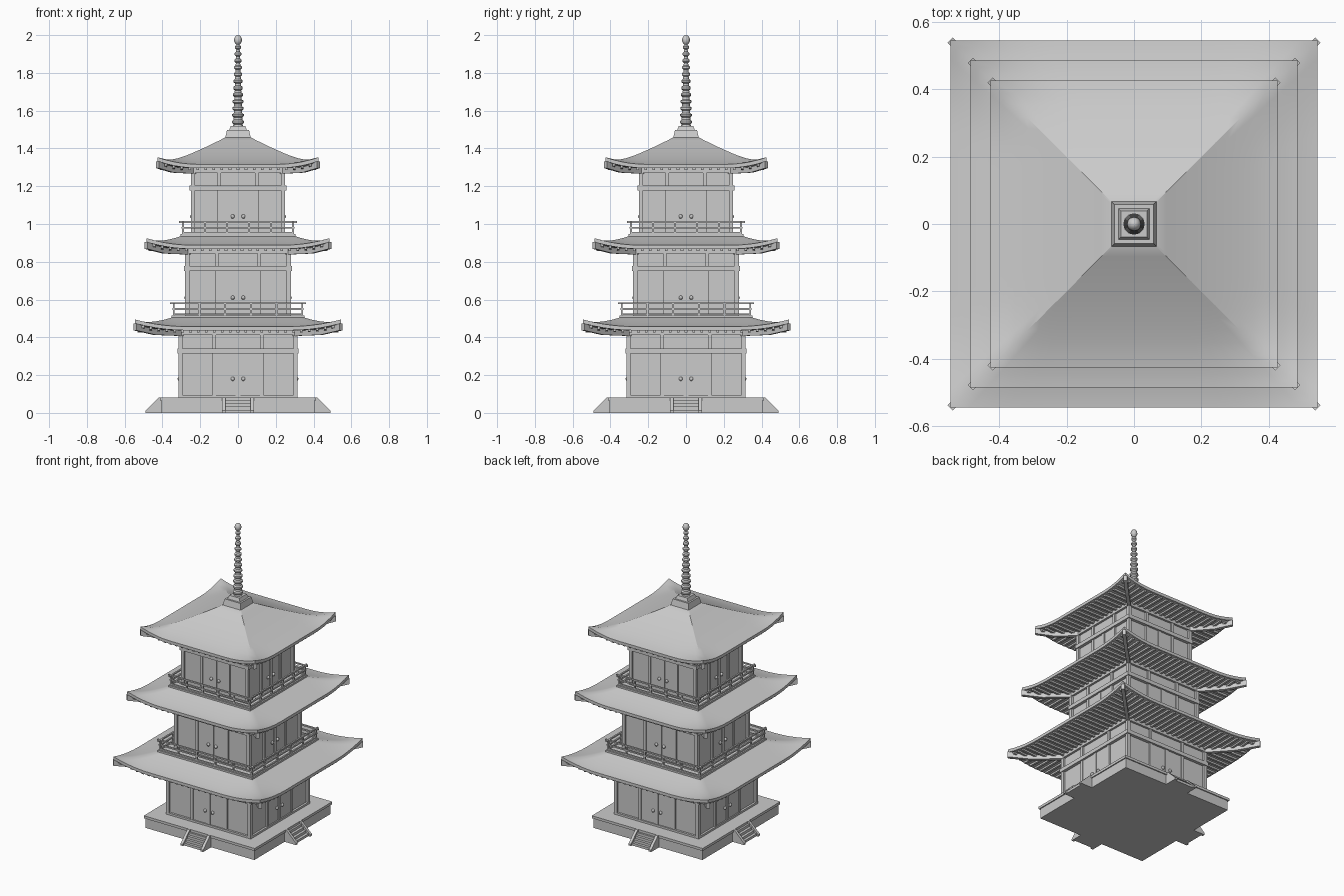
import bpy, bmesh, math
from mathutils import Vector, Matrix

if "Cube" in bpy.data.objects:
    bpy.data.objects.remove(bpy.data.objects["Cube"])


def box(bm, x0, x1, y0, y1, z0, z1):
    m = Matrix.Translation(((x0 + x1) / 2, (y0 + y1) / 2, (z0 + z1) / 2)) @ \
        Matrix.Diagonal((x1 - x0, y1 - y0, z1 - z0, 1))
    bmesh.ops.create_cube(bm, size=1, matrix=m)


def beam(bm, pts, w, h):
    """Rectangular bar along a path; pts lie on its top centre line."""
    pts = [Vector(p) for p in pts]
    rows = []
    d = pts[-1] - pts[0]
    side = Vector((-d.y, d.x, 0)).normalized() * w / 2
    for p in pts:
        low = p - Vector((0, 0, h))
        rows.append([bm.verts.new(v) for v in (p + side, p - side, low - side, low + side)])
    for a, b in zip(rows, rows[1:]):
        for i in range(4):
            bm.faces.new((a[i], a[(i + 1) % 4], b[(i + 1) % 4], b[i]))
    bm.faces.new(rows[0])
    bm.faces.new(rows[-1])


def four_sides(bm):
    geom = bm.verts[:] + bm.edges[:] + bm.faces[:]
    for k in (1, 2, 3):
        new = bmesh.ops.duplicate(bm, geom=geom)['geom']
        bmesh.ops.rotate(bm, verts=[g for g in new if isinstance(g, bmesh.types.BMVert)],
                         matrix=Matrix.Rotation(k * math.pi / 2, 3, 'Z'))


def finish(bm, name, smooth=None):
    bmesh.ops.recalc_face_normals(bm, faces=bm.faces)
    me = bpy.data.meshes.new(name)
    bm.to_mesh(me)
    bm.free()
    ob = bpy.data.objects.new(name, me)
    bpy.context.collection.objects.link(ob)
    if smooth:
        bpy.ops.object.select_all(action='DESELECT')
        ob.select_set(True)
        bpy.context.view_layer.objects.active = ob
        bpy.ops.object.shade_smooth_by_angle(angle=math.radians(smooth))


# stone platform
bm = bmesh.new()
box(bm, -.405, .405, -.405, .405, 0, .065)
box(bm, -.412, .412, -.412, .412, .065, .082)
finish(bm, "platform")

# stairs with sloped side walls
bm = bmesh.new()
for i in range(4):
    box(bm, -.066, .066, -.478 + i * .018, -.40, i * .0165, (i + 1) * .0165)
for s in (-1, 1):
    prof = [(-.40, 0), (-.49, 0), (-.49, .012), (-.418, .082), (-.40, .082)]
    f = bm.faces.new([bm.verts.new((s * .066, y, z)) for y, z in prof])
    ext = bmesh.ops.extrude_face_region(bm, geom=[f])['geom']
    for v in ext:
        if isinstance(v, bmesh.types.BMVert):
            v.co.x += s * .018
    bm.faces.new([v for v in f.verts]) if not f.is_valid else None
four_sides(bm)
finish(bm, "stairs")


def walls(n, w, z0, z1, zb):
    """Recessed panels, posts, beams and double doors."""
    bm = bmesh.new()
    r = w - .014
    box(bm, -r, r, -r, r, z0, z1)
    finish(bm, f"wall_panels_{n}")
    bm = bmesh.new()
    p = w * .4
    box(bm, w - .022, w, -w, -w + .022, z0, z1)
    for x in (-p, p):
        box(bm, x - .009, x + .009, -w + .003, -r + .004, z0, z1)
    box(bm, -w - .006, w + .006, -w - .006, -r + .004, zb, zb + .025)
    box(bm, -w, w, -w, -r + .004, z0, z0 + .015)
    box(bm, -w, w, -w, -r + .004, z1 - .025, z1)
    four_sides(bm)
    finish(bm, f"posts_and_beams_{n}")
    bm = bmesh.new()
    for s in (-1, 1):
        a, b = sorted((s * .004, s * (p - .009)))
        box(bm, a, b, -r - .006, -r + .002, z0 + .015, zb)
        bmesh.ops.create_uvsphere(bm, u_segments=10, v_segments=6, radius=.011,
            matrix=Matrix.Translation((s * .028, -r - .008, z0 + .1)))
    box(bm, -.012, .012, -r - .011, -r, z0 + .015, zb)
    four_sides(bm)
    finish(bm, f"doors_{n}")


def roof(n, ri, zt, re, e, w):
    """Swept roof: inner half ri at height zt, eave half re with underside e."""
    def lift(x, y):
        d, m = max(abs(x), abs(y)), min(abs(x), abs(y))
        out = max(0, (d - w) / (re - w))
        return .037 * max(0, (m / re - .5) / .5) ** 2 * out ** 1.5

    rings = []
    for k in range(11):
        t = k / 10
        rings.append((ri + (re - ri) * t, e + .02 + (zt - e - .02) * (1 - t) ** 1.3))
    rings += [(re, e)] + [(re + (w - .03 - re) * k / 6, e) for k in range(1, 7)]
    bm = bmesh.new()
    N = 20
    loops = []
    for d, z in rings:
        row = []
        for q in range(4):
            rot = Matrix.Rotation(q * math.pi / 2, 3, 'Z')
            for i in range(N):
                s = d * (2 * i / N - 1)
                row.append(bm.verts.new(rot @ Vector((s, -d, z + lift(s, -d)))))
        loops.append(row)
    for a, b in zip(loops, loops[1:]):
        for i in range(4 * N):
            j = (i + 1) % (4 * N)
            bm.faces.new((a[i], a[j], b[j], b[i]))
    bm.faces.new(loops[0])
    bm.faces.new(loops[-1])
    finish(bm, f"roof_{n}", 28)

    # rafters following the eave
    bm = bmesh.new()
    count = round(2 * re / .042)
    for i in range(1, count):
        s = -re + 2 * re * i / count
        a, b = max(w - .01, abs(s)), re - .012
        if b - a > .015:
            path = [a + (b - a) * k / 3 for k in range(4)]
            beam(bm, [(s, -d, e + .002 + lift(s, -d)) for d in path], .014, .013)
    four_sides(bm)
    finish(bm, f"rafters_{n}")

    # diagonal corner rafters
    bm = bmesh.new()
    c, m = re + .001, w + (re - w) * .55
    beam(bm, [(w - .02, -w + .02, e + .006), (m, -m, e + .006 + lift(m, m)),
              (c, -c, e + .036)], .022, .036)
    four_sides(bm)
    finish(bm, f"corner_rafters_{n}")


def balcony(n, r, z):
    bm = bmesh.new()
    box(bm, -r - .012, r + .012, -r - .012, r + .012, z - .018, z + .004)
    finish(bm, f"balcony_floor_{n}")
    bm = bmesh.new()
    for i in range(5):
        x = -r + 2 * r * i / 5
        box(bm, x - .005, x + .005, -r - .005, -r + .005, z, z + .066)
    for dz, over in ((.008, .005), (.036, .008), (.066, .02)):
        box(bm, -r - over, r + over, -r - .005, -r + .005, z + dz - .002, z + dz + .007)
    four_sides(bm)
    finish(bm, f"railing_{n}")


# three storeys
walls(1, .315, .08, .437, .315)
roof(1, .34, .508, .545, .437, .315)
balcony(1, .34, .512)
walls(2, .28, .51, .868, .752)
roof(2, .295, .938, .485, .868, .28)
balcony(2, .292, .942)
walls(3, .25, .94, 1.296, 1.178)
roof(3, .06, 1.462, .426, 1.296, .25)

# tapered finial base
bm = bmesh.new()
for a, b, z0, z1 in ((.069, .058, 1.45, 1.498), (.046, .038, 1.498, 1.52)):
    bmesh.ops.create_cone(bm, cap_ends=True, segments=4, radius1=a * 2 ** .5, radius2=b * 2 ** .5,
        depth=z1 - z0, matrix=Matrix.Translation((0, 0, (z0 + z1) / 2)) @ Matrix.Rotation(math.pi / 4, 4, 'Z'))
finish(bm, "finial_base")

# ringed spire, turned from a profile
prof = [(0, 1.515), (.028, 1.515)]
for i in range(12):
    z = 1.54 + i * .036
    r = .032 - i * .0014
    prof += [(r - .008, z - .012), (r, z - .005), (r, z + .005), (r - .008, z + .012)]
prof += [(.01, 1.952)] + [(.021 * math.sin(a), 1.974 - .026 * math.cos(a))
                         for a in (math.pi * k / 8 for k in range(2, 8))] + [(0, 2.0)]
bm = bmesh.new()
vs = [bm.verts.new((r, 0, z)) for r, z in prof]
es = [bm.edges.new(p) for p in zip(vs, vs[1:])]
bmesh.ops.spin(bm, geom=vs + es, cent=(0, 0, 0), axis=(0, 0, 1), angle=2 * math.pi, steps=12)
bmesh.ops.remove_doubles(bm, verts=bm.verts, dist=.0002)
finish(bm, "spire", 35)
